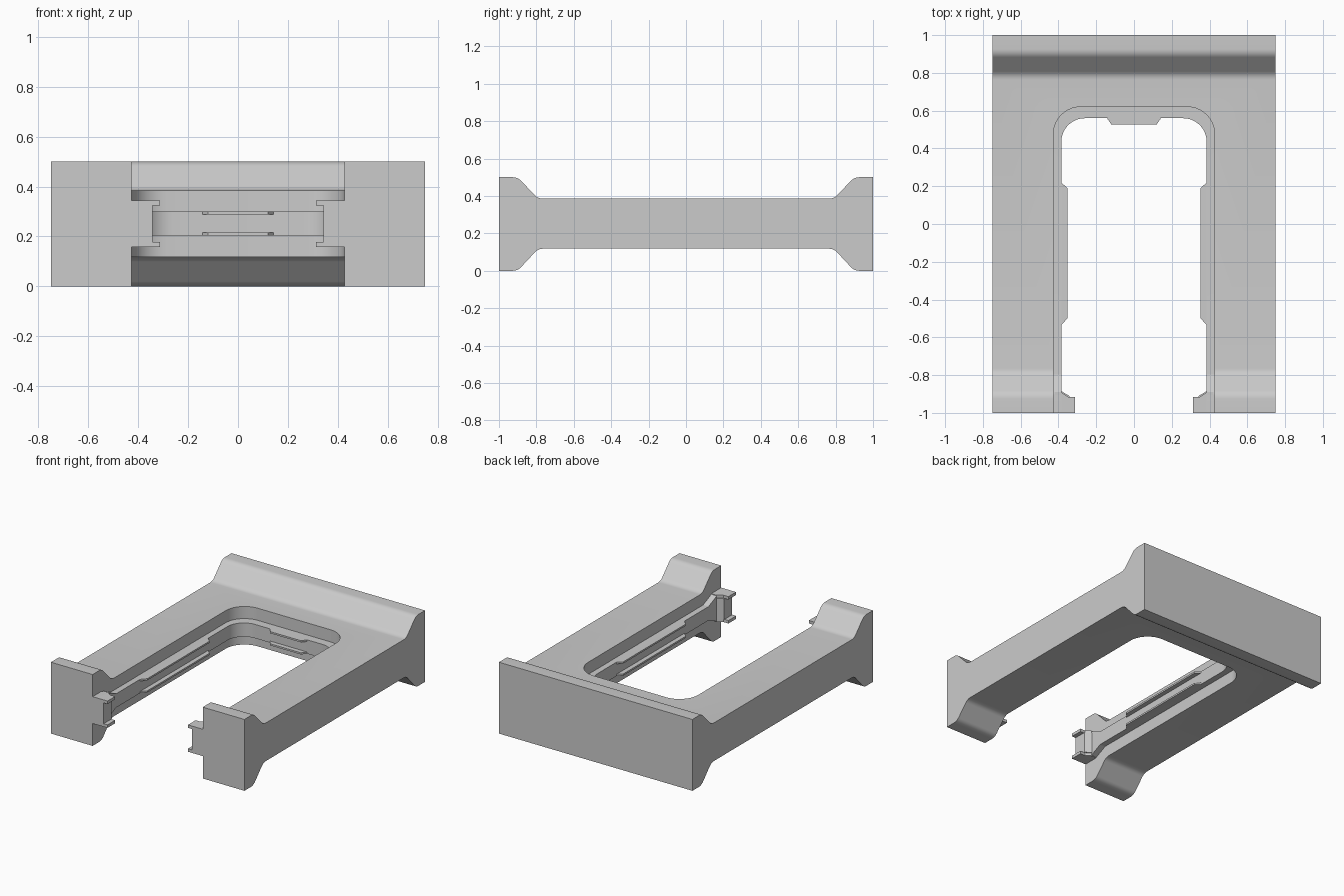
import bpy, bmesh, math
from mathutils import Vector

if "Cube" in bpy.data.objects:
    bpy.data.objects.remove(bpy.data.objects["Cube"])


def fillet(pts, radius, corners, steps=8):
    """Round the listed corners of a closed outline."""
    out = []
    for i, p in enumerate(pts):
        p = Vector(p)
        if i not in corners:
            out.append(tuple(p))
            continue
        a = (Vector(pts[i - 1]) - p).normalized()
        b = (Vector(pts[(i + 1) % len(pts)]) - p).normalized()
        half = a.angle(b) / 2
        t = radius / math.tan(half)
        centre = p + (a + b).normalized() * radius / math.sin(half)
        s, e = p + a * t - centre, p + b * t - centre
        sweep = s.angle(e)
        for k in range(steps + 1):
            f = k / steps
            v = (s * math.sin((1 - f) * sweep) + e * math.sin(f * sweep)) / math.sin(sweep)
            out.append(tuple(centre + v))
    return out


def prism(name, pts, axis, lo, hi):
    """Extrude an outline: axis 'z' takes (x, y) points, axis 'x' takes (y, z)."""
    bm = bmesh.new()
    place = (lambda p, d: (p[0], p[1], d)) if axis == 'z' else (lambda p, d: (d, p[0], p[1]))
    face = bm.faces.new([bm.verts.new(place(p, lo)) for p in pts])
    top = bmesh.ops.extrude_face_region(bm, geom=[face])['geom']
    shift = Vector(place((0, 0), hi - lo))
    bmesh.ops.translate(bm, vec=shift, verts=[g for g in top if isinstance(g, bmesh.types.BMVert)])
    bmesh.ops.recalc_face_normals(bm, faces=bm.faces)
    me = bpy.data.meshes.new(name)
    bm.to_mesh(me)
    bm.free()
    ob = bpy.data.objects.new(name, me)
    bpy.context.collection.objects.link(ob)
    return ob


def activate(ob):
    bpy.ops.object.select_all(action='DESELECT')
    ob.select_set(True)
    bpy.context.view_layer.objects.active = ob


def combine(ob, tool, operation):
    tool.hide_render = True
    mod = ob.modifiers.new("cut", 'BOOLEAN')
    mod.operation, mod.object, mod.solver = operation, tool, 'EXACT'
    activate(ob)
    bpy.ops.object.modifier_apply(modifier=mod.name)
    bpy.data.objects.remove(tool)
    smooth(ob)


def smooth(ob):
    activate(ob)
    bpy.ops.object.shade_smooth_by_angle(angle=math.radians(30))


# U-shaped body: side profile with flared ends, minus the rounded slot
side = [(-1, 0), (-.9, 0), (-.79, .118), (.79, .118), (.9, 0), (1, 0),
        (1, .5), (.9, .5), (.79, .385), (-.79, .385), (-.9, .5), (-1, .5)]
body = prism("frame_body", fillet(side, .06, {1, 2, 3, 4, 7, 8, 9, 10}, 5), 'x', -.75, .75)
slot = fillet([(-.427, -1.2), (.427, -1.2), (.427, .62), (-.427, .62)], .145, {2, 3}, 10)
combine(body, prism("slot_cutter", slot, 'z', -.2, .7), 'DIFFERENCE')

# Lining along the slot wall, taller near the open ends
inner = fillet([(-.385, -1), (-.385, .56), (.385, .56), (.385, -1)], .125, {1, 2}, 10)
outer = fillet([(.44, -1), (.44, .635), (-.44, .635), (-.44, -1)], .15, {1, 2}, 10)
lining = prism("slot_lining", inner + outer, 'z', 0, .5)
rail = [(-1.1, .157), (-.9, .157), (-.8, .203), (.8, .203),
        (.8, .3), (-.8, .3), (-.9, .345), (-1.1, .345)]
combine(lining, prism("lining_profile", fillet(rail, .03, {1, 2, 5, 6}, 4), 'x', -.7, .7), 'INTERSECT')

# Thin guide lips at the top and bottom edge of the lining
for label, z in (("lower", .203), ("upper", .288)):
    prism("back_lip_" + label, [(-.145, .57), (-.14, .556), (-.12, .527), (.12, .527),
                                (.14, .556), (.145, .57)], 'z', z, z + .012)
    for tag, s in (("left", -1), ("right", 1)):
        prism(f"side_lip_{label}_{tag}", [(s * .4, -.55), (s * .385, -.535), (s * .353, -.5),
              (s * .353, .19), (s * .385, .22), (s * .4, .24)], 'z', z, z + .012)

# Channel-shaped clips at the open ends
for tag, s in (("left", -1), ("right", 1)):
    prism("clip_web_" + tag, [(s * .42, -1), (s * .342, -1), (s * .342, -.91), (s * .385, -.885),
                              (s * .42, -.885)], 'z', .178, .324)
    for label, z in (("lower", .157), ("upper", .324)):
        prism(f"clip_flange_{label}_{tag}", [(s * .42, -1), (s * .312, -1), (s * .312, -.915),
              (s * .35, -.915), (s * .385, -.89), (s * .42, -.89)], 'z', z, z + .021)
